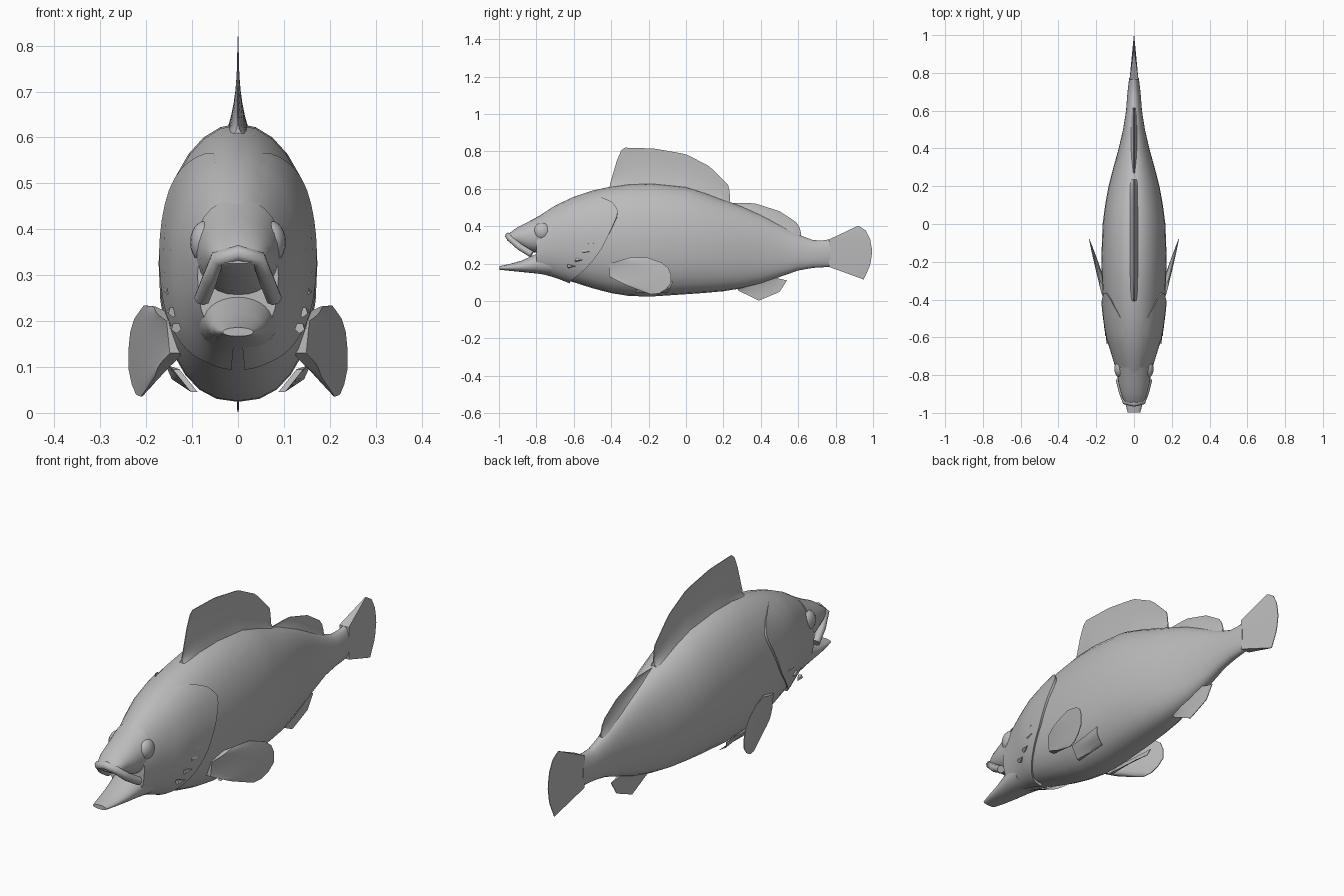
import bpy, bmesh, math
from mathutils import Vector

if "Cube" in bpy.data.objects:
    bpy.data.objects.remove(bpy.data.objects["Cube"])

grey = bpy.data.materials.new("fish grey")
grey.diffuse_color = (0.5, 0.5, 0.5, 1)
grey.use_nodes = True
grey.node_tree.nodes["Principled BSDF"].inputs["Base Color"].default_value = grey.diffuse_color


def finish(ob, angle=40):
    ob.data.materials.append(grey)
    bpy.ops.object.select_all(action='DESELECT')
    ob.select_set(True)
    bpy.context.view_layer.objects.active = ob
    bpy.ops.object.shade_smooth_by_angle(angle=math.radians(angle))
    return ob


def loft(name, rings, closed=True):
    """Skin a list of equally long point rings."""
    bm = bmesh.new()
    rows = [[bm.verts.new(p) for p in r] for r in rings]
    n = len(rows[0])
    for a, b in zip(rows, rows[1:]):
        for i in range(n if closed else n - 1):
            j = (i + 1) % n
            bm.faces.new((a[i], a[j], b[j], b[i]))
    if closed:
        bm.faces.new(rows[0])
        bm.faces.new(rows[-1])
    bmesh.ops.recalc_face_normals(bm, faces=bm.faces)
    me = bpy.data.meshes.new(name)
    bm.to_mesh(me)
    bm.free()
    ob = bpy.data.objects.new(name, me)
    bpy.context.collection.objects.link(ob)
    return finish(ob)


def interp(table, v):
    """Piecewise linear lookup; each row is (key, values...)."""
    v = min(max(v, table[0][0]), table[-1][0])
    for a, b in zip(table, table[1:]):
        if v <= b[0]:
            f = (v - a[0]) / (b[0] - a[0])
            return [p + (q - p) * f for p, q in zip(a[1:], b[1:])]


def section(y, bottom, top, w, t, grow=1.0):
    """Point on a cross-section: round above, fuller below."""
    c, s = math.cos(t), math.sin(t)
    e = 2.0 if s > 0 else 2.3
    x = w * math.copysign(abs(c) ** (2 / e), c)
    z = math.copysign(abs(s) ** (2 / e), s) * (top - bottom) / 2
    return (x * grow, y, (top + bottom) / 2 + z * grow)


def tube(name, rows, n=28):
    return loft(name, [[section(*r, math.tau * i / n) for i in range(n)] for r in rows])


def resample(pts, n):
    pts = [Vector(p) for p in pts]
    d = [0]
    for a, b in zip(pts, pts[1:]):
        d.append(d[-1] + (b - a).length)
    table = [(k, *p) for k, p in zip(d, pts)]
    return [Vector(interp(table, d[-1] * i / (n - 1))) for i in range(n)]


def fin(name, base, tip, thick, n=14, rows=6, bulge=0.0, power=2):
    """Blade tapering from a thick base line to a thin outer rim."""
    rings = []
    for a, b in zip(resample(base, n), resample(tip, n)):
        line = []
        for k in range(rows):
            u = k / (rows - 1)
            half = thick * (1 - u) ** power + bulge * math.sin(math.pi * u) + 0.0015
            line.append((a.lerp(b, u), Vector((half, 0, 0))))
        rings.append([p + h for p, h in line] + [p - h for p, h in reversed(line)])
    return loft(name, rings)


# Body: y, bottom, top, half width
BODY = [(-0.80, 0.15, 0.445, 0.088), (-0.70, 0.13, 0.51, 0.115), (-0.60, 0.10, 0.557, 0.144),
        (-0.50, 0.068, 0.59, 0.157), (-0.40, 0.042, 0.612, 0.164), (-0.30, 0.026, 0.627, 0.170),
        (-0.18, 0.024, 0.630, 0.173), (0.0, 0.036, 0.612, 0.166), (0.10, 0.043, 0.58, 0.153),
        (0.20, 0.052, 0.542, 0.135), (0.30, 0.068, 0.505, 0.109), (0.40, 0.093, 0.462, 0.081),
        (0.50, 0.128, 0.41, 0.058), (0.60, 0.163, 0.355, 0.042), (0.68, 0.177, 0.325, 0.036),
        (0.73, 0.18, 0.324, 0.031), (0.775, 0.182, 0.33, 0.025)]
tube("body", BODY)

# Open mouth: snout above, jaw below
tube("snout", [(-0.76, 0.25, 0.468, 0.095), (-0.84, 0.265, 0.425, 0.083),
               (-0.90, 0.295, 0.395, 0.068), (-0.945, 0.315, 0.362, 0.05),
               (-0.957, 0.325, 0.35, 0.036)])
tube("lower_jaw", [(-0.72, 0.136, 0.28, 0.088), (-0.80, 0.147, 0.252, 0.075),
                   (-0.88, 0.155, 0.215, 0.06), (-0.95, 0.162, 0.196, 0.046),
                   (-0.998, 0.167, 0.186, 0.033)])

# Upper lip: tube bent round the mouth opening
half = [(0.045, -0.94, 0.335), (0.062, -0.89, 0.29), (0.078, -0.825, 0.25)]
path = [(-x, y, z) for x, y, z in reversed(half)] + [(0, -0.95, 0.348)] + half
cu = bpy.data.curves.new("upper_lip", 'CURVE')
cu.dimensions = '3D'
cu.bevel_depth, cu.bevel_resolution, cu.use_fill_caps = 0.018, 2, True
sp = cu.splines.new('POLY')
sp.points.add(len(path) - 1)
for p, co in zip(sp.points, path):
    p.co = (*co, 1)
lip = bpy.data.objects.new("upper_lip", cu)
bpy.context.collection.objects.link(lip)
bpy.context.view_layer.objects.active = lip
lip.select_set(True)
bpy.ops.object.convert(target='MESH')
finish(bpy.context.view_layer.objects.active, 60)

# Rear edge of the gill cover: z, y
EDGE = [(0.07, -0.62), (0.12, -0.575), (0.20, -0.51), (0.275, -0.455), (0.37, -0.405),
        (0.46, -0.36), (0.51, -0.39), (0.56, -0.47), (0.60, -0.56)]

for side, sx in (("left", -1), ("right", 1)):
    # Gill cover: flared shell over the cheek, turned in at its edge, fading out at the crown
    cols = []
    for i in range(25):
        deg = -86 + 156 * i / 24
        t = math.radians(deg)
        z = section(-0.45, *interp(BODY, -0.45), t)[2]
        y1 = interp(EDGE, z)[0]
        flare = 0.06 * min(1, max(0, (70 - deg) / 35))
        line = []
        for k in range(10):
            u = min(k / 8, 1)
            y = -0.79 + (y1 + 0.79) * u
            grow = 0.998 + flare * u if k < 9 else 0.97
            x, y, zz = section(y, *interp(BODY, y), t, grow)
            line.append((x * sx, y, zz))
        cols.append(line)
    loft(side + "_gill_cover", cols, closed=False)

    # Small spines along the cheek
    for y, z in ((-0.50, 0.31), (-0.53, 0.265), (-0.57, 0.22), (-0.61, 0.185)):
        b, tp, w = interp(BODY, y)
        bpy.ops.mesh.primitive_cone_add(vertices=5, radius1=0.012, depth=0.045,
                                        location=(sx * (w + 0.001), y, z),
                                        rotation=(math.radians(-90), 0, -sx * 0.35))
        bpy.context.object.name = side + "_cheek_spine"
        finish(bpy.context.object, 20)

    # Eye
    bpy.ops.mesh.primitive_uv_sphere_add(segments=20, ring_count=12, radius=0.046,
                                         location=(sx * 0.072, -0.768, 0.372))
    eye = bpy.context.object
    eye.name = side + "_eye"
    eye.scale.x = 0.7
    finish(eye)

    # Pectoral fin, spreading outwards to the rear
    tip = [(sx * (0.152 + (y + 0.42) * 0.25), y, z) for y, z in
           ((-0.30, 0.232), (-0.21, 0.234), (-0.13, 0.205), (-0.08, 0.165), (-0.08, 0.09),
            (-0.12, 0.05), (-0.17, 0.03), (-0.23, 0.05), (-0.31, 0.08))]
    fin(side + "_pectoral_fin", [(sx * 0.142, -0.41, 0.20), (sx * 0.135, -0.41, 0.13)],
        tip, 0.012, bulge=0.009)

    # Pelvic fin, lying along the belly
    fin(side + "_pelvic_fin", [(sx * 0.095, -0.27, 0.045), (sx * 0.135, -0.26, 0.095)],
        [(sx * 0.10, -0.10, 0.045), (sx * 0.145, -0.08, 0.075), (sx * 0.155, -0.07, 0.105)],
        0.006, n=6)

# Fins on the centre line
fin("front_dorsal_fin",
    [(0, -0.41, 0.60), (0, -0.2, 0.618), (0, 0, 0.60), (0, 0.235, 0.52)],
    [(0, -0.405, 0.63), (0, -0.37, 0.75), (0, -0.34, 0.82), (0, -0.17, 0.815), (0, 0, 0.785),
     (0, 0.125, 0.72), (0, 0.23, 0.615), (0, 0.235, 0.56)], 0.022, n=30, rows=8, power=3)
fin("rear_dorsal_fin", [(0, 0.23, 0.51), (0, 0.4, 0.45), (0, 0.615, 0.33)],
    [(0, 0.235, 0.525), (0, 0.365, 0.523), (0, 0.5, 0.48), (0, 0.60, 0.415), (0, 0.615, 0.365)],
    0.018)
fin("anal_fin", [(0, 0.27, 0.075), (0, 0.45, 0.13)],
    [(0, 0.28, 0.055), (0, 0.39, 0.002), (0, 0.50, 0.048), (0, 0.54, 0.11)], 0.016)
fin("tail_fin", [(0, 0.765, 0.329), (0, 0.765, 0.182)],
    [(0, 0.92, 0.402), (0, 0.96, 0.38), (0, 0.985, 0.33), (0, 0.996, 0.265),
     (0, 0.985, 0.19), (0, 0.95, 0.115)], 0.022, power=1)
